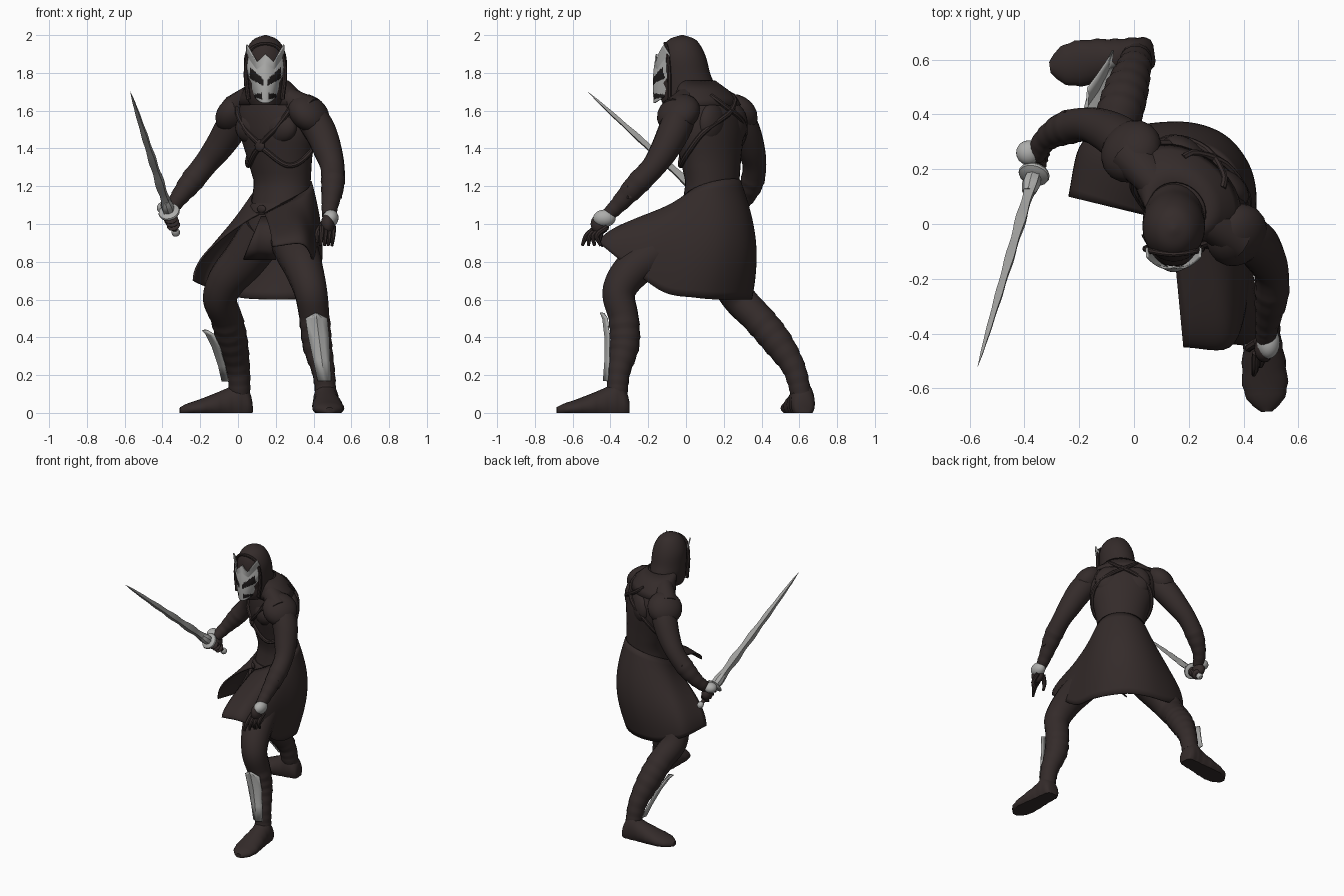
import bpy, bmesh
from math import sin, cos, pi, radians
from mathutils import Vector, Matrix

if "Cube" in bpy.data.objects:
    bpy.data.objects.remove(bpy.data.objects["Cube"])


def material(name, rgb):
    m = bpy.data.materials.new(name)
    m.use_nodes = True
    m.diffuse_color = (*rgb, 1)
    m.node_tree.nodes["Principled BSDF"].inputs["Base Color"].default_value = (*rgb, 1)
    return m


CLOTH = material("dark_cloth", (0.034, 0.024, 0.023))
PLATE = material("pale_steel", (0.42, 0.42, 0.41))
BLADE = material("blade_steel", (0.34, 0.34, 0.33))
BLACK = material("eye_black", (0.012, 0.01, 0.01))


def finish(name, bm, mats, angle=40, thick=0):
    bmesh.ops.recalc_face_normals(bm, faces=bm.faces)
    me = bpy.data.meshes.new(name)
    bm.to_mesh(me)
    bm.free()
    for m in mats:
        me.materials.append(m)
    me.shade_smooth()
    me.set_sharp_from_angle(angle=radians(angle))
    ob = bpy.data.objects.new(name, me)
    bpy.context.collection.objects.link(ob)
    if thick:
        ob.modifiers.new("thickness", 'SOLIDIFY').thickness = thick


def spline(points, t):
    """Smooth curve through tuples of any size, t from 0 to 1."""
    p = [Vector(q) for q in points]
    f = min(max(t, 0), 1) * (len(p) - 1)
    i = min(int(f), len(p) - 2)
    f -= i
    b, c = p[i], p[i + 1]
    a = p[i - 1] if i else b * 2 - c
    d = p[i + 2] if i + 2 < len(p) else c * 2 - b
    return (b * 2 + (c - a) * f + (a * 2 - b * 5 + c * 4 - d) * f * f
            + (b * 3 - a - c * 3 + d) * f ** 3) / 2


def loft(name, rings, mats, closed=True, caps=True, angle=40, thick=0, rule=None):
    bm = bmesh.new()
    rows = [[bm.verts.new(p) for p in r] for r in rings]
    n = len(rows[0])
    for a, b in zip(rows, rows[1:]):
        for j in range(n if closed else n - 1):
            k = (j + 1) % n
            f = bm.faces.new((a[j], a[k], b[k], b[j]))
            if rule:
                f.material_index = rule(f.calc_center_median())
    if closed and caps:
        bm.faces.new(rows[0])
        bm.faces.new(rows[-1])
    finish(name, bm, mats, angle, thick)


def limb(name, pts, mat=CLOTH, n=14, steps=24, flat=1.0, wrap=None, wave=0, angle=40):
    """Tube along (x, y, z, radius) points; wrap adds overlapping bandage turns."""
    s = [spline(pts, i / steps) for i in range(steps + 1)]
    rings, u = [], None
    for i, q in enumerate(s):
        t = (s[min(i + 1, steps)].xyz - s[max(i - 1, 0)].xyz).normalized()
        u = t.orthogonal() if u is None else u - t * u.dot(t)
        u.normalize()
        v = t.cross(u)
        k, r = i / steps, max(q.w, 0.001)
        if wrap and wrap[0] < k < wrap[1]:
            r *= 0.99 + 0.02 * (i % 4)
        r *= 1 + wave * sin(k * 40) * (1 - k)
        rings.append([q.xyz + u * r * cos(2 * pi * j / n) + v * r * flat * sin(2 * pi * j / n)
                      for j in range(n)])
    loft(name, rings, [mat], angle=angle)


def ball(name, loc, size, turn=0, mat=CLOTH, tilt=0):
    bm = bmesh.new()
    mx = (Matrix.Translation(loc) @ Matrix.Rotation(radians(turn), 4, 'Z')
          @ Matrix.Rotation(radians(tilt), 4, 'Y') @ Matrix.Diagonal((*size, 1)))
    bmesh.ops.create_uvsphere(bm, u_segments=20, v_segments=12, radius=1, matrix=mx)
    finish(name, bm, [mat])


# Twisted torso: z, centre x, centre y, half width, half depth
TURN = radians(-38)
TORSO = [(0.84, .2, .09, .13, .11), (0.95, .2, .1, .185, .14), (1.1, .225, .13, .165, .14),
         (1.22, .235, .14, .16, .13), (1.35, .22, .13, .187, .145), (1.48, .21, .12, .225, .16),
         (1.58, .2, .12, .235, .155), (1.66, .19, .11, .2, .13), (1.72, .17, .08, .125, .1),
         (1.78, .15, .03, .07, .07)]


def body(theta, z, grow=0.0):
    i = 0
    while i < len(TORSO) - 2 and TORSO[i + 1][0] < z:
        i += 1
    a, b = Vector(TORSO[i]), Vector(TORSO[i + 1])
    q = a.lerp(b, (z - a[0]) / (b[0] - a[0]))
    x, y = (q[3] + grow) * cos(theta), (q[4] + grow) * sin(theta)
    return Vector((q[1] + x * cos(TURN) - y * sin(TURN), q[2] + x * sin(TURN) + y * cos(TURN), z))


def hoops(zs, grow, n=32):
    return [[body(2 * pi * j / n, z, g) for j in range(n)] for z, g in zip(zs, grow)]


loft("torso", hoops([.84 + .94 * i / 24 for i in range(25)], [0] * 25), [CLOTH])
loft("mantle", hoops([1.76, 1.71, 1.67, 1.63], [.025, .02, .014, .008]), [CLOTH], caps=False, thick=.008)
loft("belt", hoops([1.05, 1.06, 1.1, 1.11], [.006, .014, .014, .006]), [CLOTH])
for side, deg in (("left", -60), ("right", -120)):
    ball(side + "_chest_muscle", body(radians(deg), 1.51, -.05), (.11, .06, .085), -38)
    ball(side + "_shoulder_blade", body(radians(-deg), 1.53, -.05), (.1, .06, .11), -38)

# Crossing harness straps with a central ring
STRAPS = {"upper": [(-90, 1.42), (-65, 1.5), (-42, 1.6), (-20, 1.67)],
          "lower": [(-90, 1.41), (-45, 1.31), (0, 1.37), (45, 1.5), (90, 1.6), (120, 1.68)]}
for name, path in STRAPS.items():
    for side, flip in (("left", False), ("right", True)):
        pts = []
        for i in range(17):
            th, z = spline(path, i / 16)
            pts.append((*body(radians(-180 - th if flip else th), z, .006), .014))
        limb(f"{side}_{name}_strap", pts, n=8, steps=32)
ball("harness_ring", body(radians(-90), 1.415, .01), (.032, .014, .032), -38)
ball("belt_buckle", body(radians(-90), 1.08, .018), (.028, .01, .02), -38)

# Long split skirt: hem corners from the front slit round to the front again
HEM = [(.18, -.45, .88), (.35, -.45, .89), (.41, -.3, .77), (.42, -.12, .64), (.42, .05, .61),
       (.38, .17, .6), (.29, .28, .6), (.16, .34, .6), (.01, .35, .61), (-.12, .33, .65),
       (-.2, .28, .68), (-.24, .1, .7)]
rows = []
for i in range(17):
    t, row = i / 16, []
    for j in range(67):
        s = j / 66
        hem = spline(HEM, s)
        top = body(radians(-86 + 352 * s), 1.06 + .18 * sin(pi * s), .008)
        out = sin(t * pi / 2) ** .9
        seat = .065 * sin(pi * t) * sin(pi * s) ** 2
        row.append(Vector((top.x + (hem.x - top.x) * out + .62 * seat,
                           top.y + (hem.y - top.y) * out + .79 * seat, top.z + (hem.z - top.z) * t)))
    rows.append(row)
loft("skirt", rows, [CLOTH], closed=False, thick=.01)
loft("front_cloth", [[Vector((.14 + dx - .02 * t, -.01 - .07 * sin(t * 3) - abs(dx) * .3, 1.04 - .23 * t))
                      for dx in (-.07 * t - .02, -.02, .03, .05 + .03 * t)] for t in (0, .25, .5, .75, 1)],
     [CLOTH], closed=False, thick=.01)

# Hood and neck: z, centre y, half width, half depth
HOOD = [(1.63, -.03, .08, .09), (1.67, -.015, .1, .12), (1.73, .005, .112, .143), (1.8, -.005, .114, .132),
        (1.88, -.015, .112, .122), (1.94, -.02, .092, .1), (1.98, -.02, .058, .065), (2.0, -.02, .006, .006)]
rings = []
for i in range(29):
    z, cy, a, b = spline(HOOD, i / 28)
    rings.append([Vector((.145 + a * cos(2 * pi * j / 28), cy + b * sin(2 * pi * j / 28), z)) for j in range(28)])
loft("hood", rings, [CLOTH])
ball("face", (.145, -.075, 1.78), (.092, .08, .13))
limb("hood_rim", [(.055, -.09, 1.66, .012), (.042, -.09, 1.8, .012), (.065, -.1, 1.92, .01),
                  (.145, -.11, 1.955, .01), (.225, -.1, 1.92, .01), (.248, -.09, 1.8, .012),
                  (.235, -.09, 1.66, .012)], n=8)


# Horned face mask with dark slanted eyes
def mask_rule(c):
    s = abs(c.x - .145) / .095
    eye = .08 < s < .8 and 1.725 + .06 * s < c.z < 1.755 + .095 * s
    slit = .15 < s < .6 and 1.66 + .02 * s < c.z < 1.695 - .01 * s
    return 1 if eye or slit else 0


rows = []
for i in range(41):
    t, row = i / 40, []
    for j in range(41):
        u = j / 20 - 1
        s = abs(u)
        top = 1.9 - .04 * min(s, .45) / .45 + (.09 * (s - .45) / .55 if s > .45 else 0)
        low = 1.64 + .05 * s * s
        w = .06 + .035 * min(1, t * 1.8)
        y = -.163 + .075 * s ** 2 - .01 * sin(pi * t) + .012 * t
        row.append(Vector((.145 + w * u, y - .2 * s * max(0, t - .8), low + (top - low) * t)))
    rows.append(row)
loft("mask", rows, [PLATE, BLACK], closed=False, thick=.008, rule=mask_rule)

# Arms, sloping shoulders and pauldrons
limb("left_arm", [(.35, -.02, 1.61, .085), (.43, -.06, 1.5, .086), (.475, -.115, 1.39, .076),
                  (.5, -.175, 1.3, .064), (.502, -.26, 1.21, .061), (.487, -.36, 1.1, .044),
                  (.48, -.42, 1.04, .036)], steps=48, wrap=(.62, .95))
limb("right_arm", [(.03, .24, 1.61, .085), (-.035, .3, 1.51, .086), (-.1, .34, 1.41, .076),
                   (-.17, .362, 1.32, .064), (-.25, .35, 1.22, .06), (-.32, .31, 1.13, .044),
                   (-.36, .25, 1.07, .036)], steps=48, wrap=(.62, .95))
limb("left_shoulder_slope", [(.17, .05, 1.69, .06), (.28, .01, 1.64, .07), (.38, -.04, 1.58, .085)], flat=1.2)
limb("right_shoulder_slope", [(.14, .08, 1.69, .06), (.07, .17, 1.65, .07), (0, .25, 1.59, .085)], flat=1.2)
ball("left_pauldron", (.375, -.04, 1.585), (.12, .12, .085), -38, tilt=45)
ball("right_pauldron", (-.01, .265, 1.585), (.12, .12, .085), -38, tilt=-45)
for i in range(2):
    limb(f"left_bracer_fin_{i}", [(.535, -.24 - .06 * i, 1.2 - .06 * i, .018),
                                  (.55, -.25 - .06 * i, 1.26 - .06 * i, .002)], n=6, steps=3)
    limb(f"right_bracer_fin_{i}", [(-.26 - .04 * i, .39 - .03 * i, 1.22 - .05 * i, .018),
                                   (-.25 - .04 * i, .41 - .03 * i, 1.28 - .05 * i, .002)], n=6, steps=3)

# Open left hand
ball("left_palm", (.475, -.455, 1.0), (.036, .05, .055), 0)
for i in range(4):
    x, y = .445 + .02 * i, -.5 + .018 * i
    limb(f"left_finger_{i}", [(x, y + .03, .985, .015), (x - .003, y - .025, .94, .014),
                              (x - .008, y - .05 + .015 * i, .885, .008)], n=8, steps=8)
limb("left_thumb", [(.45, -.43, 1.0, .017), (.42, -.45, .955, .015), (.42, -.46, .9, .008)], n=8, steps=8)
ball("left_hand_plate", (.49, -.432, 1.03), (.042, .06, .046), 0, PLATE, tilt=15)

# Sword: blade, guard, grip and pommel along one axis
HILT, TIP = Vector((-.365, .18, 1.065)), Vector((-.57, -.52, 1.7))
AXIS = (TIP - HILT).normalized()


def on(d, r):
    return (*(HILT + AXIS * d), r)


limb("blade", [on(0, .033), on(.3, .028), on(.6, .021), on(.85, .011), (*TIP, .001)], BLADE,
     n=4, steps=48, flat=.75, wave=.16, angle=20)
limb("guard", [on(-.015, .035), on(-.01, .055), on(.005, .055), on(.015, .03)], PLATE, n=16, steps=6)
limb("guard_collar", [on(.01, .03), on(.05, .034), on(.09, .024)], PLATE, n=8, steps=8)
limb("grip", [on(-.16, .014), on(0, .016)], CLOTH, n=10, steps=8)
limb("pommel", [on(-.19, .008), on(-.175, .022), on(-.155, .02), on(-.145, .014)], PLATE, n=12, steps=9)

# Right hand closed round the grip
ball("right_palm", HILT - AXIS * .065 + Vector((-.005, .03, .01)), (.037, .05, .045), 10)
for i in range(4):
    limb(f"right_finger_{i}", [on(-.125 + .028 * i, .022), on(-.112 + .028 * i, .036),
                               on(-.1 + .028 * i, .022)], n=12, steps=6)
ball("right_hand_plate", (-.385, .26, 1.085), (.045, .045, .036), 20, PLATE)

# Legs with wrapped shins
limb("left_leg", [(.27, .03, .97, .125), (.31, -.14, .86, .116), (.35, -.28, .76, .102), (.385, -.355, .64, .088),
                  (.405, -.33, .5, .08), (.42, -.325, .36, .077), (.452, -.355, .22, .06),
                  (.465, -.365, .1, .055)], steps=64, wrap=(.55, .98))
limb("right_leg", [(.14, .13, .96, .125), (.04, .18, .82, .116), (-.06, .23, .7, .102), (-.095, .285, .6, .09),
                   (-.06, .38, .5, .084), (-.03, .48, .38, .08), (0, .57, .24, .062),
                   (.01, .61, .1, .055)], steps=64, wrap=(.55, .98))

# Shoes: distance along the foot, half width, height
SHOE = [(-.065, .03, .06), (-.05, .055, .11), (0, .064, .17), (.06, .067, .135), (.13, .076, .105),
        (.22, .08, .07), (.28, .062, .05), (.32, .02, .03)]


def shoe(name, ankle, ahead):
    f = Vector((*ahead, 0)).normalized()
    side = Vector((-f.y, f.x, 0))
    rings = []
    for i in range(25):
        s, w, h = spline(SHOE, i / 24)
        w *= 1 + .03 * (i % 3)
        rings.append([Vector((*ankle, 0)) + f * s + side * w * cos(a)
                      + Vector((0, 0, max(0, h * (.35 + .65 * sin(a)))))
                      for a in (2 * pi * j / 20 for j in range(20))])
    loft(name, rings, [CLOTH])


shoe("left_shoe", (.465, -.365), (.06, -1))
shoe("right_shoe", (.01, .615), (-1, -.14))


# Flared shin guards with a centre ridge
def shin_guard(name, top, low, facing):
    top, low, f = Vector(top), Vector(low), Vector((*facing, 0)).normalized()
    side = Vector((-f.y, f.x, 0))
    rows = []
    for t, w, flare in ((0, .004, .025), (.08, .058, .012), (.35, .056, 0), (.7, .045, 0), (1, .036, .008)):
        c = top.lerp(low, t) + f * flare
        rows.append([c + side * w * k - f * (.02 * abs(k)) for k in (-1, -.5, 0, .5, 1)])
    loft(name, rows, [PLATE], closed=False, angle=15, thick=.008)


shin_guard("left_shin_guard", (.412, -.432, .53), (.458, -.432, .17), (.05, -1))
shin_guard("right_shin_guard", (-.16, .425, .44), (-.072, .595, .17), (-1, -.35))
